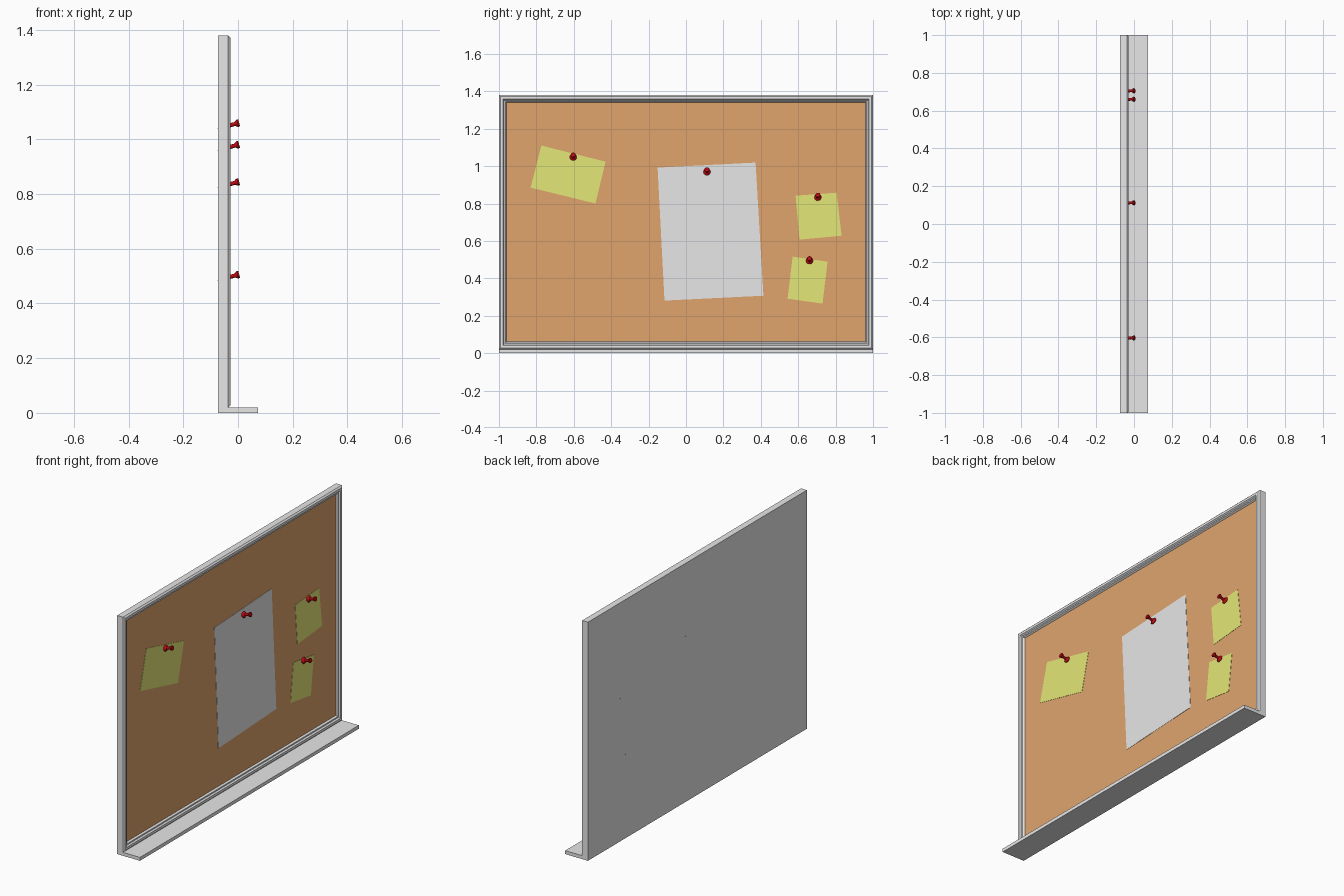
import bpy, bmesh, math
from mathutils import Matrix, Vector

if "Cube" in bpy.data.objects:
    bpy.data.objects.remove(bpy.data.objects["Cube"])


def material(name, rgb):
    m = bpy.data.materials.new(name)
    m.diffuse_color = (*rgb, 1)
    m.use_nodes = True
    m.node_tree.nodes["Principled BSDF"].inputs["Base Color"].default_value = m.diffuse_color
    return m


OFF_WHITE = material("off_white", (0.8, 0.8, 0.8))
CORK = material("cork_tan", (0.745, 0.375, 0.155))
YELLOW = material("note_yellow", (0.81, 0.83, 0.19))
RED = material("pin_red", (0.5, 0.003, 0.006))


def finish(bm, name, mat):
    bmesh.ops.recalc_face_normals(bm, faces=bm.faces)
    me = bpy.data.meshes.new(name)
    bm.to_mesh(me)
    bm.free()
    me.materials.append(mat)
    ob = bpy.data.objects.new(name, me)
    bpy.context.collection.objects.link(ob)
    return ob


def skin(bm, rings):
    """Join closed rings of points and cap both ends."""
    rings = [[bm.verts.new(p) for p in r] for r in rings]
    for a, b in zip(rings, rings[1:]):
        n = len(a)
        for i in range(n):
            j = (i + 1) % n
            bm.faces.new((a[i], a[j], b[j], b[i]))
    bm.faces.new(rings[0])
    bm.faces.new(rings[-1])


def prism(name, corners, x0, x1, mat):
    bm = bmesh.new()
    skin(bm, [[(x, y, z) for y, z in corners] for x in (x0, x1)])
    return finish(bm, name, mat)


def rect(d, z0=0.02, z1=1.38):
    return [(-1 + d, z0 + d), (1 - d, z0 + d), (1 - d, z1 - d), (-1 + d, z1 - d)]


# Moulded frame with closed back: inset from outer edge, depth
profile = [(0, -0.073), (0, -0.036), (0.008, -0.028), (0.022, -0.028),
           (0.028, -0.036), (0.035, -0.036), (0.042, -0.048)]
bm = bmesh.new()
skin(bm, [[(x, y, z) for y, z in rect(d)] for d, x in profile])
finish(bm, "frame", OFF_WHITE)

# Shelf along the bottom
prism("shelf", [(-1, 0), (1, 0), (1, 0.02), (-1, 0.02)], -0.073, 0.073, OFF_WHITE)

# Cork panel
prism("cork_panel", rect(0.041), -0.06, -0.046, CORK)

# Pinned papers
papers = {
    "wide_note": ([(-.773, 1.11), (-.43, 1.024), (-.484, .80), (-.831, .885)], YELLOW),
    "large_sheet": ([(-.152, .992), (.372, 1.019), (.414, .307), (-.115, .281)], OFF_WHITE),
    "upper_note": ([(.586, .842), (.805, .858), (.832, .628), (.607, .607)], YELLOW),
    "lower_note": ([(.57, .516), (.757, .489), (.73, .265), (.543, .291)], YELLOW),
}
for name, (corners, mat) in papers.items():
    prism(name, corners, -0.0465, -0.0445, mat)

# Push pins: lathed profile of (distance along axis, radius), tilted upward
pin = [(-0.031, 0.0006), (-0.026, 0.0018), (0, 0.0018), (0, 0.016), (0.004, 0.019),
       (0.009, 0.015), (0.015, 0.008), (0.034, 0.007), (0.041, 0.012),
       (0.046, 0.014), (0.051, 0.012)]
SIDES = 16
tilt = Matrix.Rotation(math.radians(-15), 3, 'Y')
for k, (y, z) in enumerate([(-.603, 1.047), (.112, .968), (.705, .832), (.66, .493)]):
    bm = bmesh.new()
    rings = []
    for t, r in pin:
        rings.append([tilt @ Vector((t, r * math.cos(a), r * math.sin(a))) + Vector((-0.045, y, z))
                      for a in (i * math.tau / SIDES for i in range(SIDES))])
    skin(bm, rings)
    ob = finish(bm, f"push_pin_{k + 1}", RED)
    bpy.context.view_layer.objects.active = ob
    ob.select_set(True)
    bpy.ops.object.shade_smooth_by_angle(angle=math.radians(40))
    ob.select_set(False)
